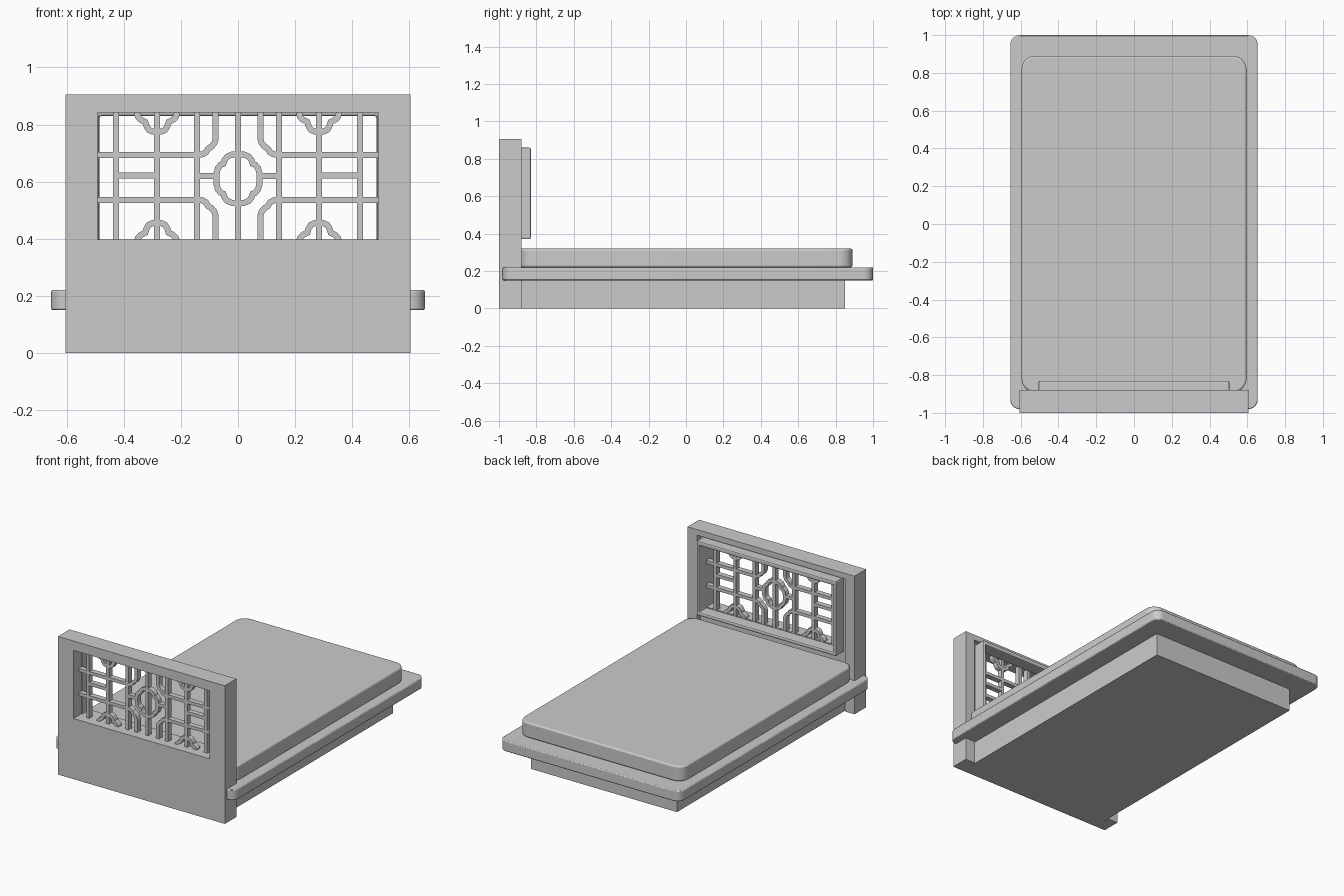
import bpy, bmesh, math
from mathutils import Vector

if "Cube" in bpy.data.objects:
    bpy.data.objects.remove(bpy.data.objects["Cube"])

ZC = 0.615   # centre height of the lattice opening


def finish(bm, name, bevel=0, segs=1, smooth=False):
    bmesh.ops.recalc_face_normals(bm, faces=bm.faces)
    me = bpy.data.meshes.new(name)
    bm.to_mesh(me)
    bm.free()
    ob = bpy.data.objects.new(name, me)
    bpy.context.collection.objects.link(ob)
    bpy.ops.object.select_all(action='DESELECT')
    ob.select_set(True)
    bpy.context.view_layer.objects.active = ob
    if smooth:
        bpy.ops.object.shade_smooth_by_angle(angle=math.radians(35))
    if bevel:
        m = ob.modifiers.new("edge", 'BEVEL')
        m.width, m.segments = bevel, segs
        m.limit_method, m.angle_limit = 'ANGLE', math.radians(50)
    return ob


def box(name, x0, x1, y0, y1, z0, z1, **kw):
    bm = bmesh.new()
    bmesh.ops.create_cube(bm, size=1)
    for v in bm.verts:
        v.co = Vector(((x0 + x1) / 2 + v.co.x * (x1 - x0),
                       (y0 + y1) / 2 + v.co.y * (y1 - y0),
                       (z0 + z1) / 2 + v.co.z * (z1 - z0)))
    return finish(bm, name, **kw)


def rounded_slab(name, hx, y0, y1, z0, z1, r, bevel, segs):
    bm = bmesh.new()
    pts = []
    for cx, cy, a0 in ((hx - r, y1 - r, 0), (r - hx, y1 - r, 90),
                       (r - hx, y0 + r, 180), (hx - r, y0 + r, 270)):
        for i in range(9):
            a = math.radians(a0 + i * 11.25)
            pts.append((cx + r * math.cos(a), cy + r * math.sin(a), z0))
    f = bm.faces.new([bm.verts.new(p) for p in pts])
    ex = bmesh.ops.extrude_face_region(bm, geom=[f])
    top = [g for g in ex["geom"] if isinstance(g, bmesh.types.BMVert)]
    bmesh.ops.translate(bm, verts=top, vec=(0, 0, z1 - z0))
    return finish(bm, name, bevel, segs, True)


def ribbon(bm, pts, closed=False, w=0.021, y0=-0.945, y1=-0.91):
    """Mitred bar of rectangular section along an x-z path."""
    p = [Vector(q) for q in pts]
    n = len(p)
    rings = []
    for i in range(n):
        a = p[i - 1] if closed or i else None
        b = p[(i + 1) % n] if closed or i < n - 1 else None
        d1 = (p[i] - a).normalized() if a is not None else (b - p[i]).normalized()
        d2 = (b - p[i]).normalized() if b is not None else d1
        n1, n2 = Vector((-d1.y, d1.x)), Vector((-d2.y, d2.x))
        m = (n1 + n2).normalized()
        m *= w / 2 / max(m.dot(n1), 0.5)
        l, r = p[i] + m, p[i] - m
        rings.append([bm.verts.new(c) for c in ((l.x, y0, l.y), (r.x, y0, r.y),
                                                (r.x, y1, r.y), (l.x, y1, l.y))])
    for i in range(n if closed else n - 1):
        a, b = rings[i], rings[(i + 1) % n]
        for k in range(4):
            bm.faces.new((a[k], a[(k + 1) % 4], b[(k + 1) % 4], b[k]))
    if not closed:
        bm.faces.new(rings[0])
        bm.faces.new(rings[-1])


def cut(ob, *cutters):
    bpy.context.view_layer.objects.active = ob
    for c in cutters:
        m = ob.modifiers.new("cut", 'BOOLEAN')
        m.operation, m.object, m.solver = 'DIFFERENCE', c, 'EXACT'
        bpy.ops.object.modifier_apply(modifier=m.name)
        bpy.data.objects.remove(c)


# Headboard: window opening plus a shallow recess on the bed side
headboard = box("headboard", -0.605, 0.605, -1.0, -0.88, 0, 0.905)
cut(headboard,
    box("recess_cutter", -0.535, 0.535, -0.915, -0.8, -0.1, 0.868),
    box("window_cutter", -0.492, 0.492, -1.1, -0.7, 0.397, 0.843))

# Raised window trim on the bed side
trim = box("window_trim", -0.505, 0.505, -0.915, -0.83, 0.37, 0.86)
cut(trim, box("trim_cutter", -0.486, 0.486, -1.1, -0.7, 0.395, 0.83))
m = trim.modifiers.new("edge", 'BEVEL')
m.width, m.segments = 0.008, 2

# Lattice: straight bars
bm = bmesh.new()
for x in (-0.427, -0.284, -0.143, 0, 0.143, 0.284, 0.427):
    ribbon(bm, [(x, 0.39), (x, 0.845)])
for s in (-1, 1):
    for z in (ZC - 0.079, ZC + 0.079):
        ribbon(bm, [(s * 0.493, z), (s * 0.138, z)])
    ribbon(bm, [(s * 0.427, 0.622), (s * 0.284, 0.622)])
    ribbon(bm, [(s * 0.143, ZC + 0.004), (s * 0.076, ZC + 0.004)])

# Lattice: notched corner brackets and cups, mirrored in x and z
corner = [(0.138, 0.079), (0.124, 0.081), (0.112, 0.088), (0.105, 0.1), (0.093, 0.108),
          (0.083, 0.12), (0.078, 0.136), (0.078, 0.228)]
cup = [(0.07, 0.228), (0.067, 0.213), (0.058, 0.203), (0.041, 0.194), (0.036, 0.178),
       (0.028, 0.166), (0.014, 0.16)]
cup += [(-x, z) for x, z in reversed(cup)]
for sx in (-1, 1):
    for sz in (-1, 1):
        ribbon(bm, [(sx * x, ZC + sz * z) for x, z in corner])
        ribbon(bm, [(sx * 0.284 + x, ZC + sz * z) for x, z in cup])

# Lattice: central lobed ring
q = [(0.076, 0), (0.075, 0.02), (0.07, 0.038), (0.06, 0.049), (0.051, 0.053),
     (0.047, 0.066), (0.037, 0.078), (0.02, 0.085), (0, 0.087)]
half = q + [(-x, z) for x, z in reversed(q[:-1])]
ring = half + [(x, -z) for x, z in reversed(half[1:-1])]
ribbon(bm, [(x, ZC - 0.005 + z) for x, z in ring], closed=True)
finish(bm, "lattice")

# Bed body
box("plinth_base", -0.53, 0.53, -0.975, 0.85, 0, 0.15)
rounded_slab("platform", 0.655, -0.98, 1.0, 0.15, 0.22, 0.05, 0.006, 2)
rounded_slab("mattress", 0.595, -0.89, 0.89, 0.22, 0.32, 0.07, 0.01, 3)
